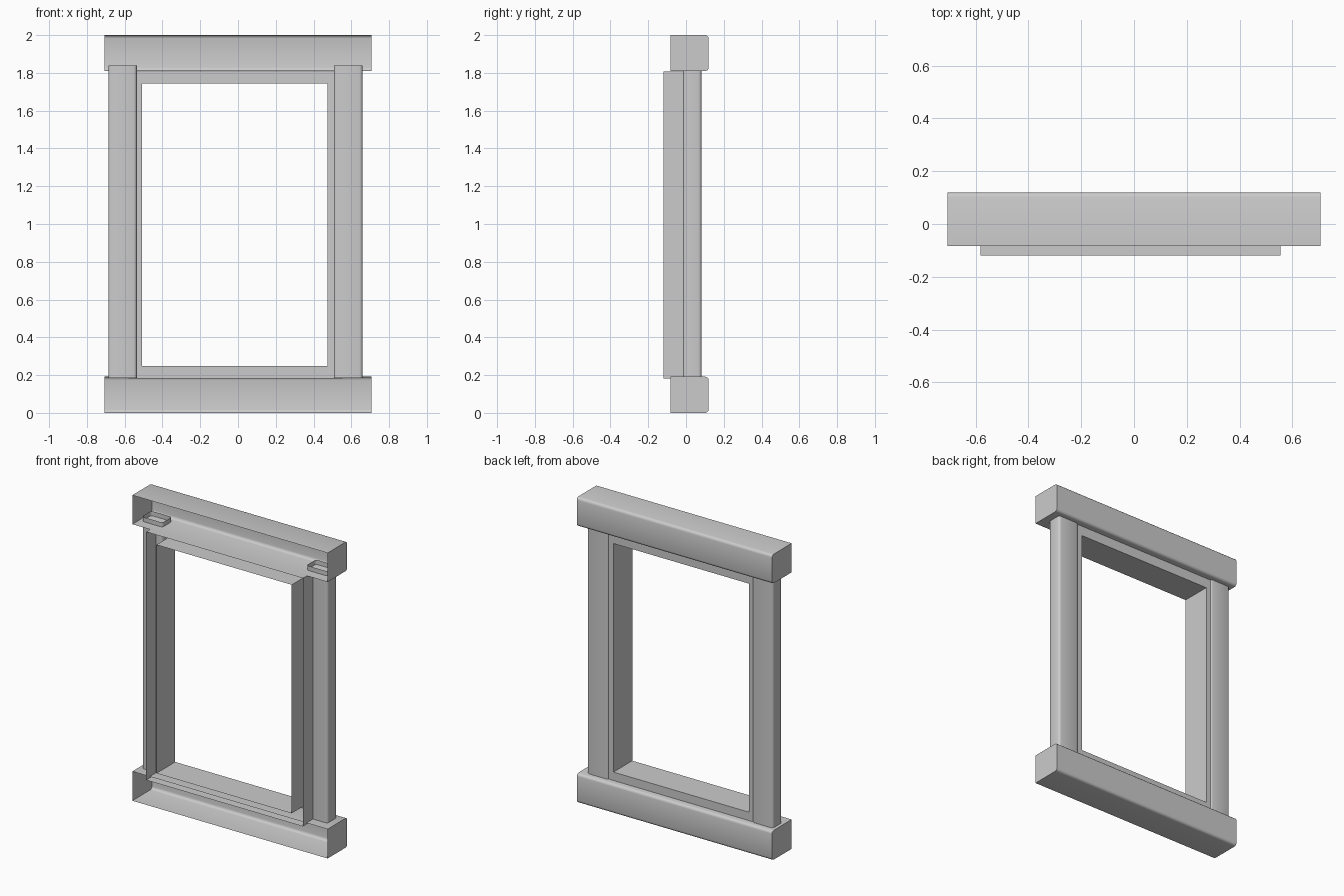
import bpy, bmesh, math
from mathutils import Vector

if "Cube" in bpy.data.objects:
    bpy.data.objects.remove(bpy.data.objects["Cube"])


def finish(name, bm, smooth=False):
    bmesh.ops.recalc_face_normals(bm, faces=bm.faces)
    me = bpy.data.meshes.new(name)
    bm.to_mesh(me)
    bm.free()
    ob = bpy.data.objects.new(name, me)
    bpy.context.collection.objects.link(ob)
    if smooth:
        bpy.context.view_layer.objects.active = ob
        ob.select_set(True)
        bpy.ops.object.shade_smooth_by_angle(angle=math.radians(40))
        ob.select_set(False)
    return ob


def arc(cx, cy, r, start, n=3):
    # Quarter circle, counter-clockwise from the start angle in degrees
    return [(cx + r * math.cos(math.radians(start + 90 * i / n)),
             cy + r * math.sin(math.radians(start + 90 * i / n))) for i in range(n + 1)]


def sweep(bm, start, end, closed):
    # Skin between two matching outlines
    a = [bm.verts.new(p) for p in start]
    b = [bm.verts.new(p) for p in end]
    n = len(a)
    for i in range(n if closed else n - 1):
        j = (i + 1) % n
        bm.faces.new((a[i], a[j], b[j], b[i]))
    return a, b


def beam(name, z0, z1, y0=-0.083, y1=0.12, half=0.707, r=0.018):
    # Hollow rail: rounded back edges, capped ends, open front
    prof = [(y0, z0)] + arc(y1 - r, z0 + r, r, -90) + arc(y1 - r, z1 - r, r, 0) + [(y0, z1)]
    bm = bmesh.new()
    a, b = sweep(bm, [(-half, y, z) for y, z in prof], [(half, y, z) for y, z in prof], False)
    bm.faces.new(a)
    bm.faces.new(b)
    return finish(name, bm, True)


def post(name, x0, x1, z0=0.185, z1=1.84, y0=-0.016, y1=0.082, r=0.016):
    # Open-ended tube with rounded corners
    prof = (arc(x1 - r, y0 + r, r, -90) + arc(x1 - r, y1 - r, r, 0)
            + arc(x0 + r, y1 - r, r, 90) + arc(x0 + r, y0 + r, r, 180))
    bm = bmesh.new()
    sweep(bm, [(x, y, z0) for x, y in prof], [(x, y, z1) for x, y in prof], True)
    return finish(name, bm, True)


def rect(x0, x1, z0, z1, y):
    return [Vector(p) for p in ((x0, y, z0), (x1, y, z0), (x1, y, z1), (x0, y, z1))]


# Rails
beam("bottom_rail", 0.0, 0.192)
beam("top_rail", 1.81, 2.0)

# Side posts
post("left_post", -0.686, -0.536)
post("right_post", 0.507, 0.659)

# Inner frame: channel of outer wall, back face and inner reveal, open at the front
front, back = -0.12, 0.075
outer = (-0.581, 0.554, 0.183, 1.808)
inner = (-0.507, 0.473, 0.247, 1.743)
bm = bmesh.new()
loops = [rect(*outer, front), rect(*outer, back), rect(*inner, back), rect(*inner, front)]
for p, q in zip(loops, loops[1:]):
    sweep(bm, p, q, True)
bmesh.ops.remove_doubles(bm, verts=bm.verts, dist=0.0001)
finish("inner_frame", bm)
